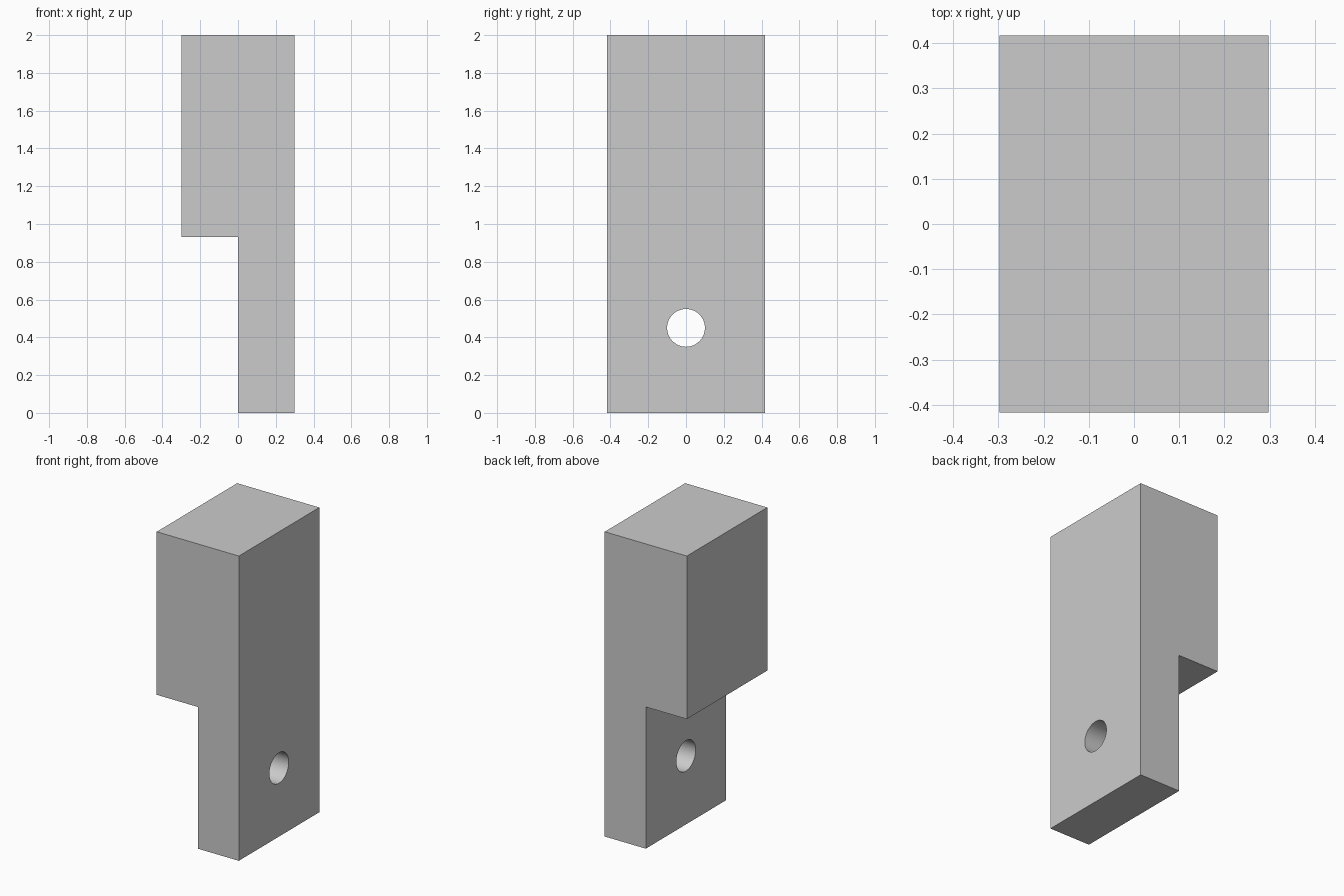
import bpy
import bmesh
import math
from mathutils import Matrix

cube = bpy.data.objects.get("Cube")
if cube:
    bpy.data.objects.remove(cube, do_unlink=True)

HALF_X, HALF_Y, HEIGHT = 0.298, 0.417, 2.0
STEP_Z = 0.93
HOLE_Z, HOLE_R = 0.45, 0.1

grey = bpy.data.materials.new("plain grey")
grey.use_nodes = True
colour = (0.6, 0.6, 0.6, 1)
grey.diffuse_color = colour
grey.node_tree.nodes["Principled BSDF"].inputs["Base Color"].default_value = colour


def make_object(name, bm):
    bmesh.ops.recalc_face_normals(bm, faces=bm.faces)
    mesh = bpy.data.meshes.new(name)
    bm.to_mesh(mesh)
    bm.free()
    mesh.materials.append(grey)
    obj = bpy.data.objects.new(name, mesh)
    bpy.context.collection.objects.link(obj)
    return obj


# Stepped block: side profile extruded from front to back
profile = [(0, 0), (HALF_X, 0), (HALF_X, HEIGHT),
           (-HALF_X, HEIGHT), (-HALF_X, STEP_Z), (0, STEP_Z)]
bm = bmesh.new()
face = bm.faces.new([bm.verts.new((x, -HALF_Y, z)) for x, z in profile])
new = bmesh.ops.extrude_face_region(bm, geom=[face])["geom"]
bmesh.ops.translate(bm, vec=(0, 2 * HALF_Y, 0),
                    verts=[v for v in new if isinstance(v, bmesh.types.BMVert)])
block = make_object("stepped_block", bm)

# Round hole through the thin tongue
bm = bmesh.new()
bmesh.ops.create_cone(bm, cap_ends=True, segments=64, radius1=HOLE_R,
                      radius2=HOLE_R, depth=1,
                      matrix=Matrix.Translation((HALF_X / 2, 0, HOLE_Z))
                      @ Matrix.Rotation(math.pi / 2, 4, "Y"))
cutter = make_object("hole_cutter", bm)

cut = block.modifiers.new("hole", "BOOLEAN")
cut.operation = "DIFFERENCE"
cut.solver = "EXACT"
cut.object = cutter

# Bake the cut and drop the cutter
bpy.ops.object.select_all(action="DESELECT")
bpy.context.view_layer.objects.active = block
block.select_set(True)
bpy.ops.object.modifier_apply(modifier=cut.name)
bpy.data.objects.remove(cutter, do_unlink=True)
bpy.ops.object.shade_smooth_by_angle(angle=math.radians(30))
